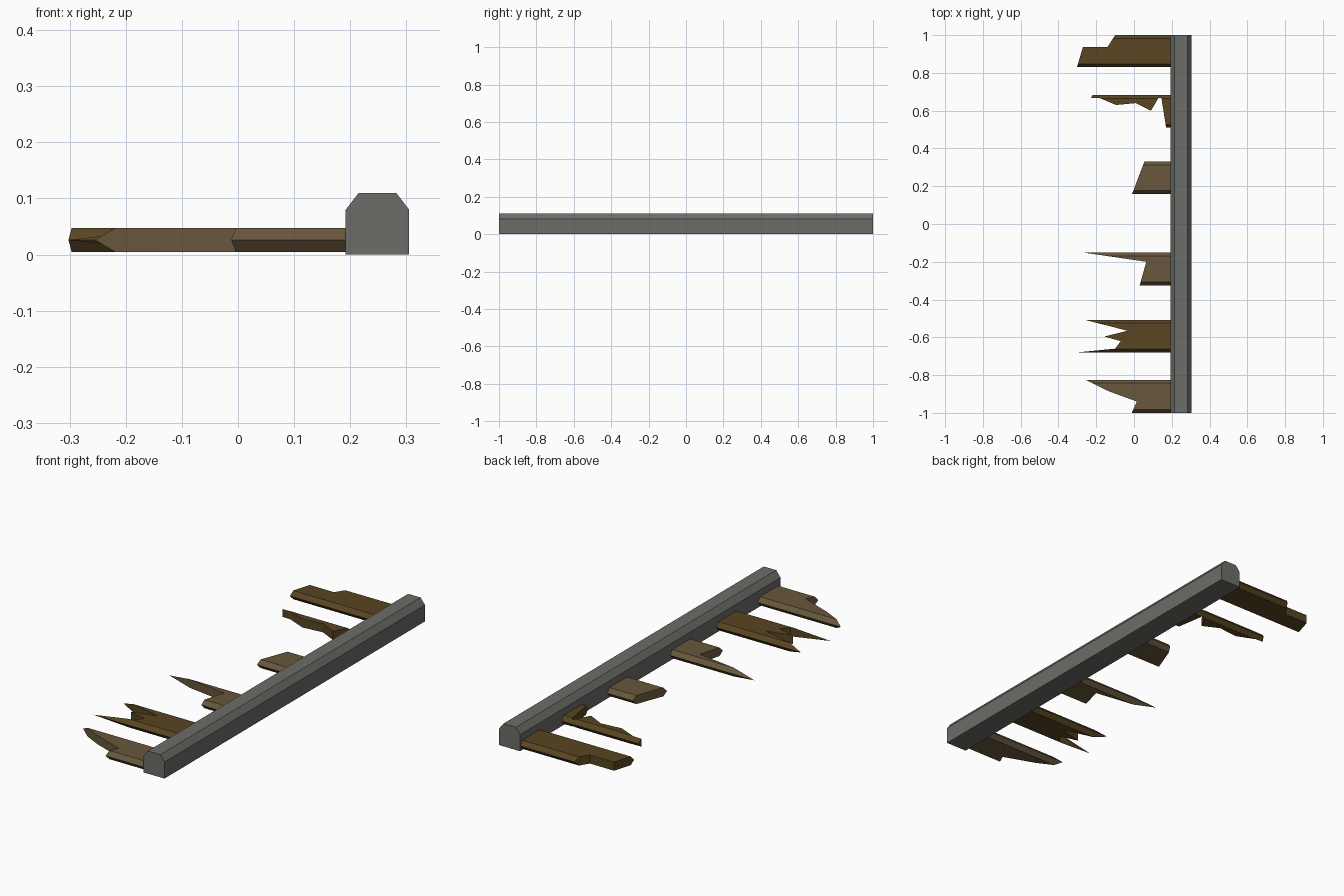
import bpy, bmesh
from mathutils import Vector

if "Cube" in bpy.data.objects:
    bpy.data.objects.remove(bpy.data.objects["Cube"])


def material(name, rgb):
    m = bpy.data.materials.new(name)
    m.diffuse_color = (*rgb, 1)
    m.use_nodes = True
    m.node_tree.nodes["Principled BSDF"].inputs["Base Color"].default_value = m.diffuse_color
    return m


def prism(name, points, direction, mat=None):
    """Closed solid made by extruding a flat outline."""
    bm = bmesh.new()
    face = bm.faces.new([bm.verts.new(p) for p in points])
    ext = bmesh.ops.extrude_face_region(bm, geom=[face], use_keep_orig=True)
    moved = [g for g in ext["geom"] if isinstance(g, bmesh.types.BMVert)]
    bmesh.ops.translate(bm, verts=moved, vec=direction)
    bmesh.ops.recalc_face_normals(bm, faces=bm.faces)
    me = bpy.data.meshes.new(name)
    bm.to_mesh(me)
    bm.free()
    ob = bpy.data.objects.new(name, me)
    bpy.context.collection.objects.link(ob)
    if mat:
        me.materials.append(mat)
    return ob


steel = material("steel", (0.15, 0.155, 0.14))
dark = material("dark_wood", (0.10, 0.06, 0.016))
light = material("light_wood", (0.14, 0.095, 0.045))

# Rail: square bar with chamfered top edges
rail = [(.192, 0), (.305, 0), (.305, .08), (.282, .11), (.215, .11), (.192, .08)]
prism("rail", [(x, -1, z) for x, z in rail], (0, 2, 0), steel)

# Broken planks: jagged ends listed from the back edge to the front edge
planks = [
    (dark, [(-.10, 1), (-.14, .937), (-.27, .938), (-.302, .83)]),
    (dark, [(-.22, .683), (-.227, .667), (-.18, .666), (-.095, .63), (.01, .64),
            (.09, .60), (.13, .668), (.145, .668), (.17, .51)]),
    (light, [(.055, .33), (-.01, .16)]),
    (light, [(-.262, -.152), (.065, -.20), (.03, -.325)]),
    (dark, [(-.262, -.507), (-.035, -.565), (-.157, -.596), (-.07, -.62),
            (-.10, -.66), (-.302, -.68)]),
    (light, [(-.255, -.825), (-.14, -.883), (.015, -.94), (-.012, -1)]),
]


def plank(name, mat, jag):
    # full-length plank with a six-sided cross-section
    y1, y0, b = jag[0][1], jag[-1][1], .018
    section = [(y0, .026), (y0 + b, .005), (y1 - b, .005),
               (y1, .026), (y1 - b, .047), (y0 + b, .047)]
    ob = prism(name, [(-.5, y, z) for y, z in section], (.7, 0, 0), mat)

    # break outline, its end segments prolonged past the plank edges
    pts = [Vector(p) for p in jag]
    first = pts[0] + .2 * (pts[0] - pts[1])
    last = pts[-1] + .2 * (pts[-1] - pts[-2])
    outline = [first, *pts[1:-1], last, Vector((.25, last.y)), Vector((.25, first.y))]
    cutter = prism("break_cutter", [(p.x, p.y, -.1) for p in outline], (0, 0, .3), mat)

    mod = ob.modifiers.new("break", "BOOLEAN")
    mod.operation, mod.solver, mod.object = "INTERSECT", "EXACT", cutter
    deps = bpy.context.evaluated_depsgraph_get()
    broken = bpy.data.meshes.new_from_object(ob.evaluated_get(deps))
    ob.modifiers.clear()
    ob.data = broken
    bpy.data.objects.remove(cutter)


for i, (mat, jag) in enumerate(planks, 1):
    plank(f"broken_plank_{i}", mat, jag)
